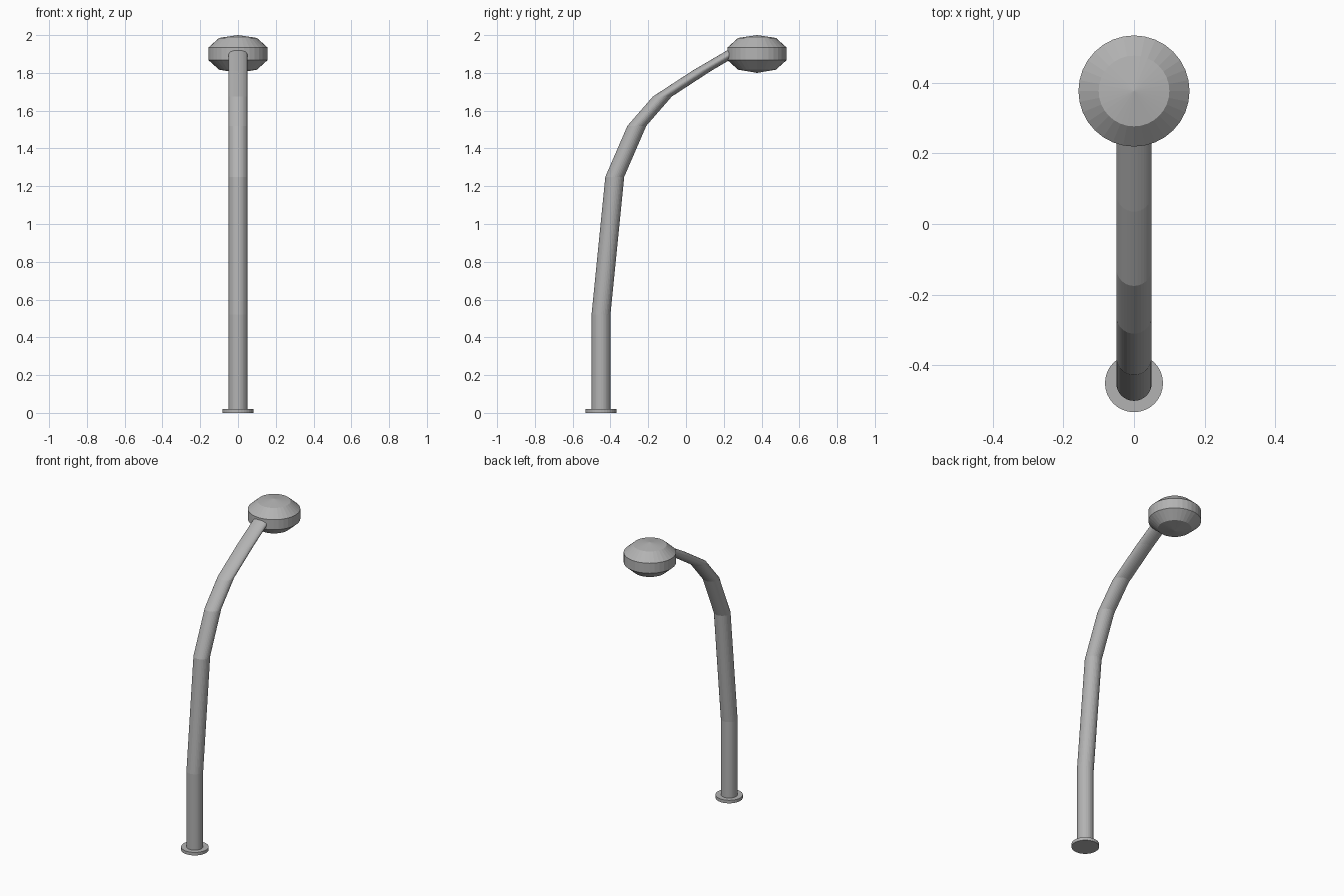
import bpy, bmesh, math

if "Cube" in bpy.data.objects:
    bpy.data.objects.remove(bpy.data.objects["Cube"])

SEGMENTS = 32

grey = bpy.data.materials.new("metal_grey")
grey.diffuse_color = (0.45, 0.45, 0.45, 1)
grey.use_nodes = True
grey.node_tree.nodes["Principled BSDF"].inputs["Base Color"].default_value = grey.diffuse_color


def loft(name, rings):
    """Skin a stack of level circles given as (centre_y, z, radius)."""
    bm = bmesh.new()
    loops = []
    for cy, z, r in rings:
        if r == 0:
            loops.append([bm.verts.new((0, cy, z))] * SEGMENTS)
        else:
            angles = [2 * math.pi * i / SEGMENTS for i in range(SEGMENTS)]
            loops.append([bm.verts.new((r * math.cos(a), cy + r * math.sin(a), z))
                          for a in angles])
    for low, high in zip(loops, loops[1:]):
        for i in range(SEGMENTS):
            j = (i + 1) % SEGMENTS
            corners = dict.fromkeys((low[i], low[j], high[j], high[i]))
            bm.faces.new(list(corners))
    # close open ends
    if rings[0][2]:
        bm.faces.new(loops[0][::-1])
    if rings[-1][2]:
        bm.faces.new(loops[-1])
    bmesh.ops.recalc_face_normals(bm, faces=bm.faces)
    mesh = bpy.data.meshes.new(name)
    bm.to_mesh(mesh)
    bm.free()
    mesh.materials.append(grey)
    obj = bpy.data.objects.new(name, mesh)
    bpy.context.collection.objects.link(obj)
    return obj


# round foot plate
loft("base_plate", [(-0.45, 0, 0.082), (-0.45, 0.02, 0.082)])

# bent pole, sheared between level rings, ending inside the lamp
path = [(-0.45, 0.01), (-0.45, 0.52), (-0.377, 1.25), (-0.26, 1.52),
        (-0.125, 1.675), (0.085, 1.812), (0.29, 1.932)]
loft("pole", [(y, z, 0.05) for y, z in path])

# lamp head: shallow cones above and below a straight band
profile = [(1.80, 0), (1.817, 0.1), (1.868, 0.157),
           (1.934, 0.157), (1.985, 0.1), (2.0, 0)]
loft("lamp_head", [(0.376, z, r) for z, r in profile])
